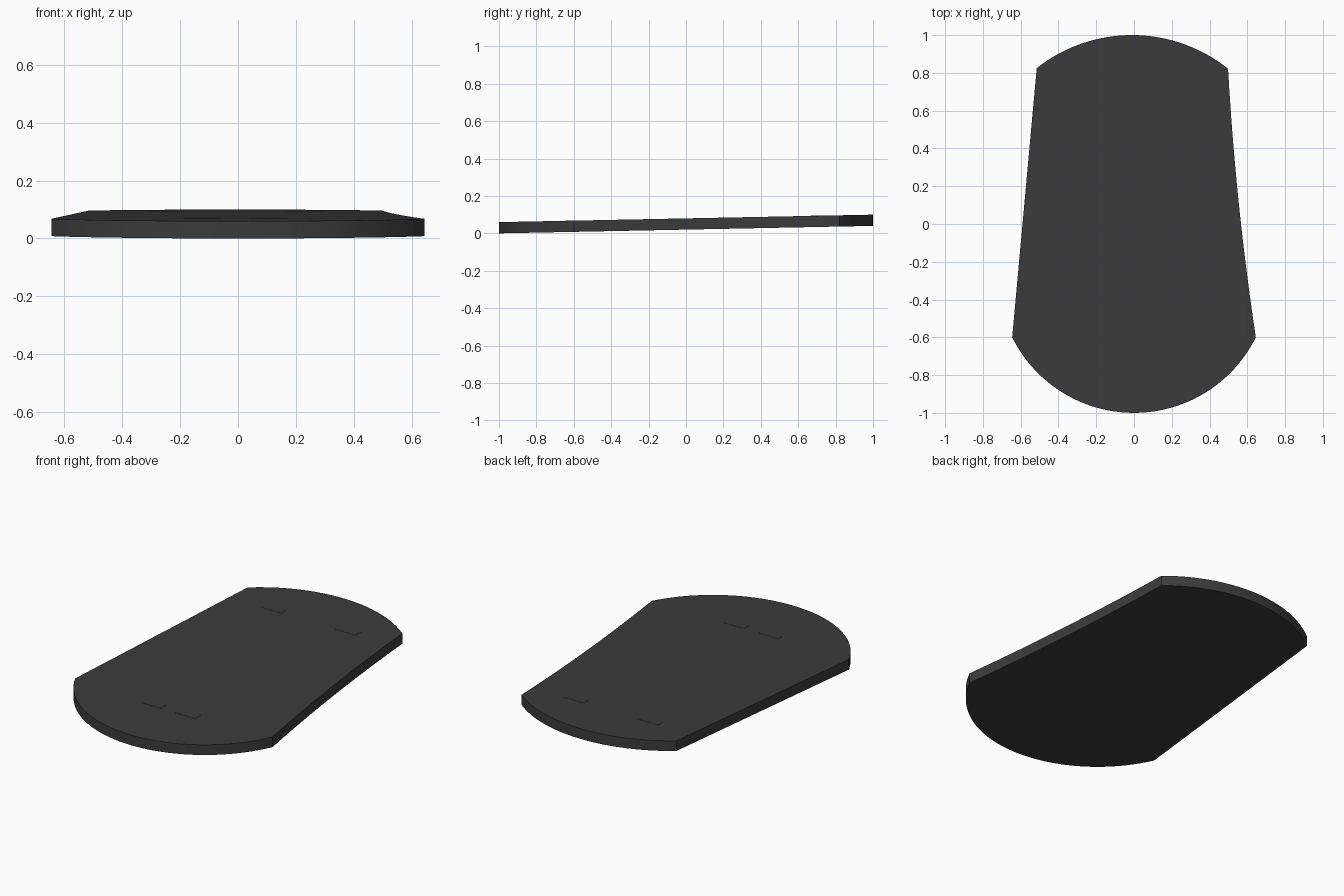
import bpy, bmesh, math
from mathutils import Vector

if "Cube" in bpy.data.objects:
    bpy.data.objects.remove(bpy.data.objects["Cube"])

THICK, SLOPE = 0.06, 0.02


def base_z(y):
    return SLOPE * (y + 1)


def arc(a, mid, b, n):
    """Points on the circle through a, mid, b (b left out)."""
    (ax, ay), (bx, by), (cx, cy) = a, mid, b
    d = 2 * (ax * (by - cy) + bx * (cy - ay) + cx * (ay - by))
    A, B, C = ax * ax + ay * ay, bx * bx + by * by, cx * cx + cy * cy
    ux = (A * (by - cy) + B * (cy - ay) + C * (ay - by)) / d
    uy = (A * (cx - bx) + B * (ax - cx) + C * (bx - ax)) / d
    r = math.hypot(ax - ux, ay - uy)
    t0 = math.atan2(ay - uy, ax - ux)
    t1 = math.atan2(cy - uy, cx - ux)
    dt = (t1 - t0 + math.pi) % (2 * math.pi) - math.pi
    return [(ux + r * math.cos(t0 + dt * i / n), uy + r * math.sin(t0 + dt * i / n))
            for i in range(n)]


def slab(name, outline, low, high):
    """Extrude an outline between two heights above the sloping underside."""
    bm = bmesh.new()
    bottom = bm.faces.new([bm.verts.new((x, y, base_z(y) + low)) for x, y in outline])
    ext = bmesh.ops.extrude_face_region(bm, geom=[bottom], use_keep_orig=True)
    verts = [v for v in ext["geom"] if isinstance(v, bmesh.types.BMVert)]
    bmesh.ops.translate(bm, verts=verts, vec=Vector((0, 0, high - low)))
    bmesh.ops.recalc_face_normals(bm, faces=bm.faces)
    mesh = bpy.data.meshes.new(name)
    bm.to_mesh(mesh)
    bm.free()
    mesh.materials.append(dark)
    ob = bpy.data.objects.new(name, mesh)
    bpy.context.collection.objects.link(ob)
    return ob


dark = bpy.data.materials.new("dark_grey")
dark.diffuse_color = (0.045, 0.045, 0.045, 1)
dark.use_nodes = True
dark.node_tree.nodes["Principled BSDF"].inputs["Base Color"].default_value = dark.diffuse_color

# Board: rounded ends, straight left edge, slightly hollow right edge
back_l, back_r = (-0.515, 0.825), (0.498, 0.822)
front_l, front_r = (-0.645, -0.6), (0.645, -0.6)
outline = (arc(front_l, (0, -1), front_r, 40)
           + arc(front_r, (0.561, 0.05), back_r, 12)
           + arc(back_r, (0, 1), back_l, 32)
           + [back_l])
board = slab("board", outline, 0, THICK)
bpy.context.view_layer.objects.active = board
board.select_set(True)
bpy.ops.object.shade_smooth_by_angle(angle=math.radians(25))

# Thin rectangular pads on the top face
pads = {"back_left_pad": (-0.25, 0.69), "back_right_pad": (0.235, 0.69),
        "front_left_pad": (-0.12, -0.62), "front_right_pad": (0.105, -0.62)}
for name, (x, y) in pads.items():
    corners = [(x + sx * 0.067, y + sy * 0.025)
               for sx, sy in ((-1, -1), (1, -1), (1, 1), (-1, 1))]
    slab(name, corners, THICK - 0.01, THICK + 0.001)
